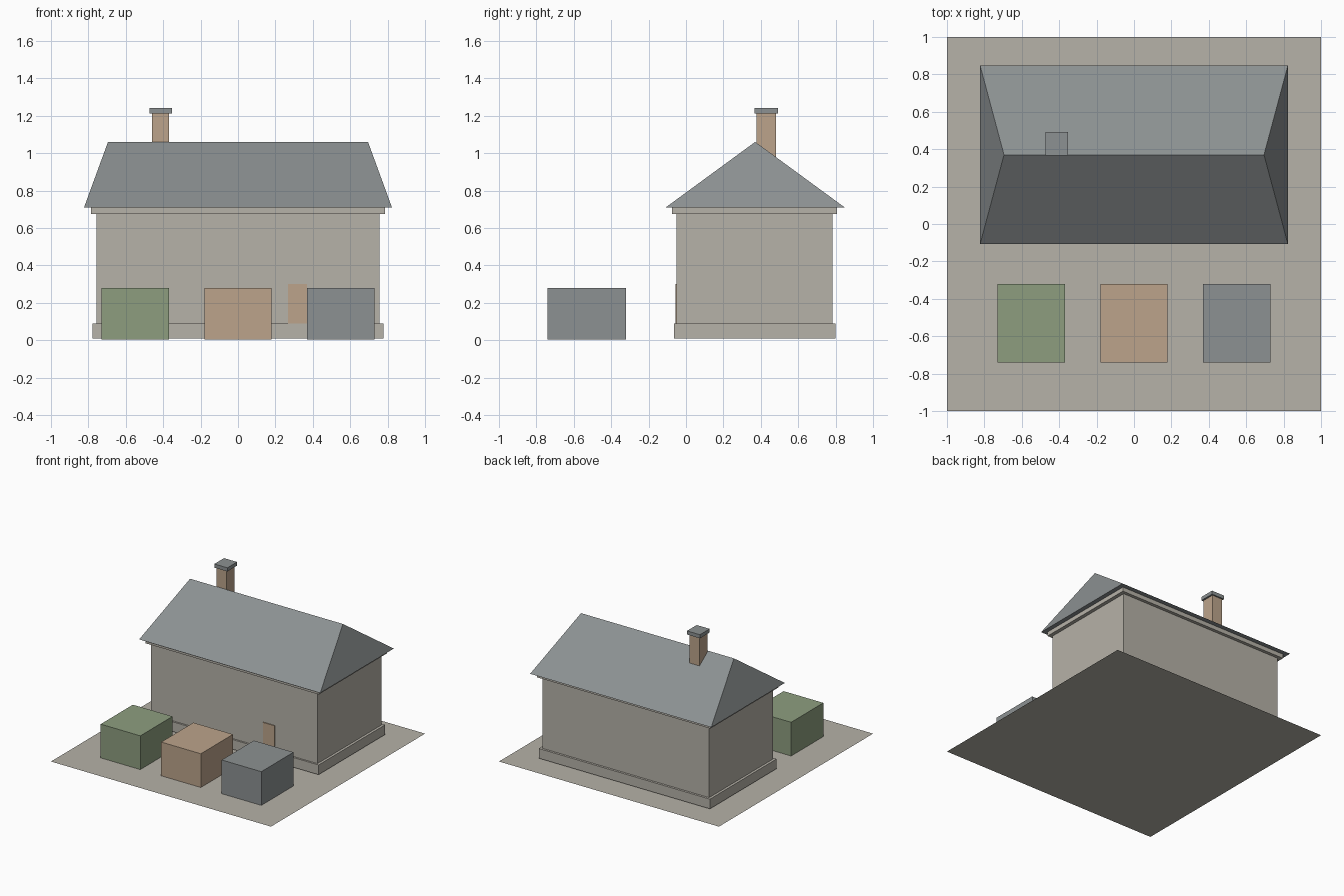
import bpy
import bmesh

default = bpy.data.objects.get("Cube")
if default:
    bpy.data.objects.remove(default, do_unlink=True)


def linear(c):
    c /= 255
    return c / 12.92 if c <= 0.04045 else ((c + 0.055) / 1.055) ** 2.4


def material(name, *rgb):
    colour = [linear(c) for c in rgb] + [1.0]
    mat = bpy.data.materials.new(name)
    mat.use_nodes = True
    mat.diffuse_color = colour
    mat.node_tree.nodes["Principled BSDF"].inputs["Base Color"].default_value = colour
    return mat


stone = material("warm grey stone", 182, 178, 168)
slate = material("slate grey", 140, 145, 146)
clay = material("tan clay", 188, 164, 139)
green = material("leaf green", 141, 158, 127)


def finish(name, bm, mat):
    bmesh.ops.recalc_face_normals(bm, faces=bm.faces)
    mesh = bpy.data.meshes.new(name)
    bm.to_mesh(mesh)
    bm.free()
    mesh.materials.append(mat)
    obj = bpy.data.objects.new(name, mesh)
    bpy.context.collection.objects.link(obj)
    return obj


def box(name, mat, xs, ys, zs):
    """Box between the given limits on each axis."""
    bm = bmesh.new()
    bmesh.ops.create_cube(bm, size=1)
    for v in bm.verts:
        for i, (low, high) in enumerate((xs, ys, zs)):
            v.co[i] = low if v.co[i] < 0 else high
    return finish(name, bm, mat)


# Flat ground sheet
bm = bmesh.new()
bmesh.ops.create_grid(bm, x_segments=1, y_segments=1, size=1)
finish("ground_sheet", bm, stone)

# House body
box("plinth", stone, (-0.778, 0.778), (-0.065, 0.80), (0.01, 0.09))
box("walls", stone, (-0.757, 0.757), (-0.05, 0.782), (0.09, 0.675))
box("cornice", stone, (-0.787, 0.787), (-0.075, 0.808), (0.675, 0.71))
box("door", clay, (0.267, 0.37), (-0.057, -0.049), (0.09, 0.30))

# Hipped roof: eaves rectangle closed below, short ridge above
EAVE_X, RIDGE_X, FRONT, BACK = 0.823, 0.695, -0.108, 0.848
EAVE_Z, RIDGE_Z = 0.71, 1.06
bm = bmesh.new()
eaves = [bm.verts.new((x, y, EAVE_Z)) for x, y in
         ((-EAVE_X, FRONT), (EAVE_X, FRONT), (EAVE_X, BACK), (-EAVE_X, BACK))]
left, right = [bm.verts.new((x, (FRONT + BACK) / 2, RIDGE_Z)) for x in (RIDGE_X, -RIDGE_X)]
a, b, c, d = eaves
for face in ((a, b, left, right), (b, c, left), (c, d, right, left), (d, a, right), (d, c, b, a)):
    bm.faces.new(face)
finish("roof", bm, slate)

# Chimney
box("chimney_stack", clay, (-0.46, -0.368), (0.378, 0.482), (0.92, 1.212))
box("chimney_cap", slate, (-0.472, -0.354), (0.367, 0.493), (1.212, 1.242))

# Row of sample blocks in front of the house
for name, mat, x in (("green_block", green, -0.55), ("tan_block", clay, 0), ("slate_block", slate, 0.55)):
    box(name, mat, (x - 0.18, x + 0.18), (-0.74, -0.322), (0.003, 0.28))
